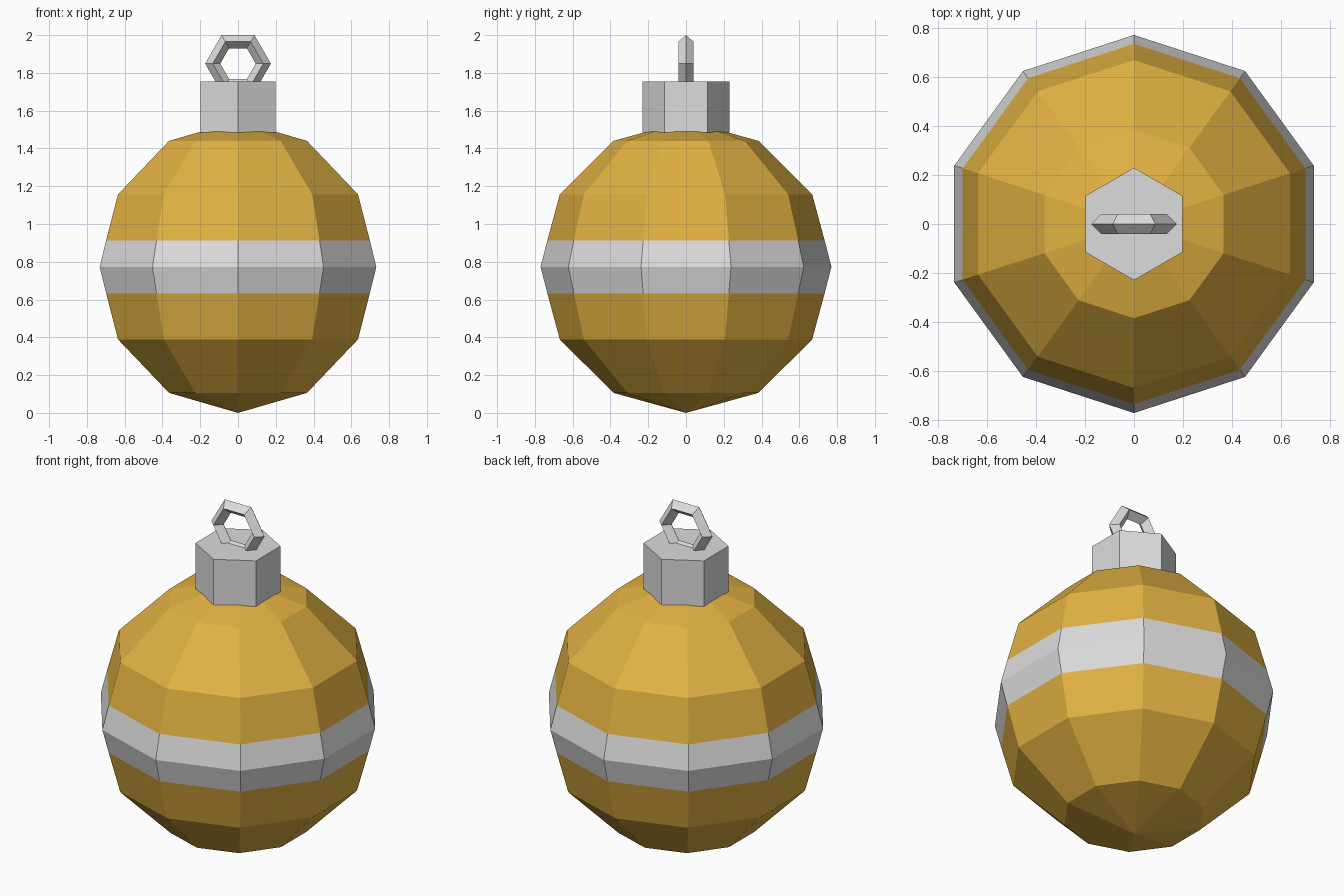
import bpy, bmesh
from math import sin, cos, pi, tau

cube = bpy.data.objects.get("Cube")
if cube:
    bpy.data.objects.remove(cube)


def material(name, rgb):
    mat = bpy.data.materials.new(name)
    mat.use_nodes = True
    colour = (*rgb, 1.0)
    mat.diffuse_color = colour
    mat.node_tree.nodes["Principled BSDF"].inputs["Base Color"].default_value = colour
    return mat


gold = material("gold", (0.76, 0.44, 0.054))
silver = material("silver", (0.72, 0.72, 0.72))


def finish(name, bm, mats):
    bmesh.ops.recalc_face_normals(bm, faces=bm.faces)
    mesh = bpy.data.meshes.new(name)
    bm.to_mesh(mesh)
    bm.free()
    for mat in mats:
        mesh.materials.append(mat)
    obj = bpy.data.objects.new(name, mesh)
    bpy.context.collection.objects.link(obj)
    return obj


def lathe(bm, profile, sides):
    """Flat-sided solid of (radius, z) rings with a corner towards -y; zero radius is a pole."""
    rings = []
    for r, z in profile:
        count = sides if r else 1
        rings.append([bm.verts.new((r * sin(tau * i / sides), -r * cos(tau * i / sides), z))
                      for i in range(count)])
    for a, b in zip(rings, rings[1:]):
        for i in range(sides):
            j = (i + 1) % sides
            corners = [a[i % len(a)], a[j % len(a)], b[j % len(b)], b[i % len(b)]]
            bm.faces.new(list(dict.fromkeys(corners)))
    for ring in (rings[0], rings[-1]):
        if len(ring) > 1:
            bm.faces.new(ring)


# Faceted ball, symmetric about its equator, with a silver band round the middle
middle = 0.773
half = [(0, 0.773), (0.384, 0.667), (0.668, 0.384), (0.734, 0.14)]
profile = ([(r, middle - h) for r, h in half] + [(0.77, middle)]
           + [(r, middle + h) for r, h in reversed(half)])
bm = bmesh.new()
lathe(bm, profile, 10)
for face in bm.faces:
    face.material_index = int(abs(face.calc_center_median().z - middle) < 0.14)
finish("ball", bm, [gold, silver])

# Hexagonal cap
bm = bmesh.new()
lathe(bm, [(0.229, 1.485), (0.229, 1.755)], 6)
finish("cap", bm, [silver])

# Hexagonal hanging loop with a diamond cross-section
bm = bmesh.new()
major, minor, centre = 0.134, 0.04, 1.849
loops = []
for i in range(6):
    a = tau * i / 6
    loops.append([bm.verts.new(((major + minor * cos(b)) * cos(a), minor * sin(b),
                                centre + (major + minor * cos(b)) * sin(a)))
                  for b in (k * pi / 2 for k in range(4))])
for i in range(6):
    p, q = loops[i], loops[(i + 1) % 6]
    for k in range(4):
        n = (k + 1) % 4
        bm.faces.new((p[k], q[k], q[n], p[n]))
finish("hanging_loop", bm, [silver])
